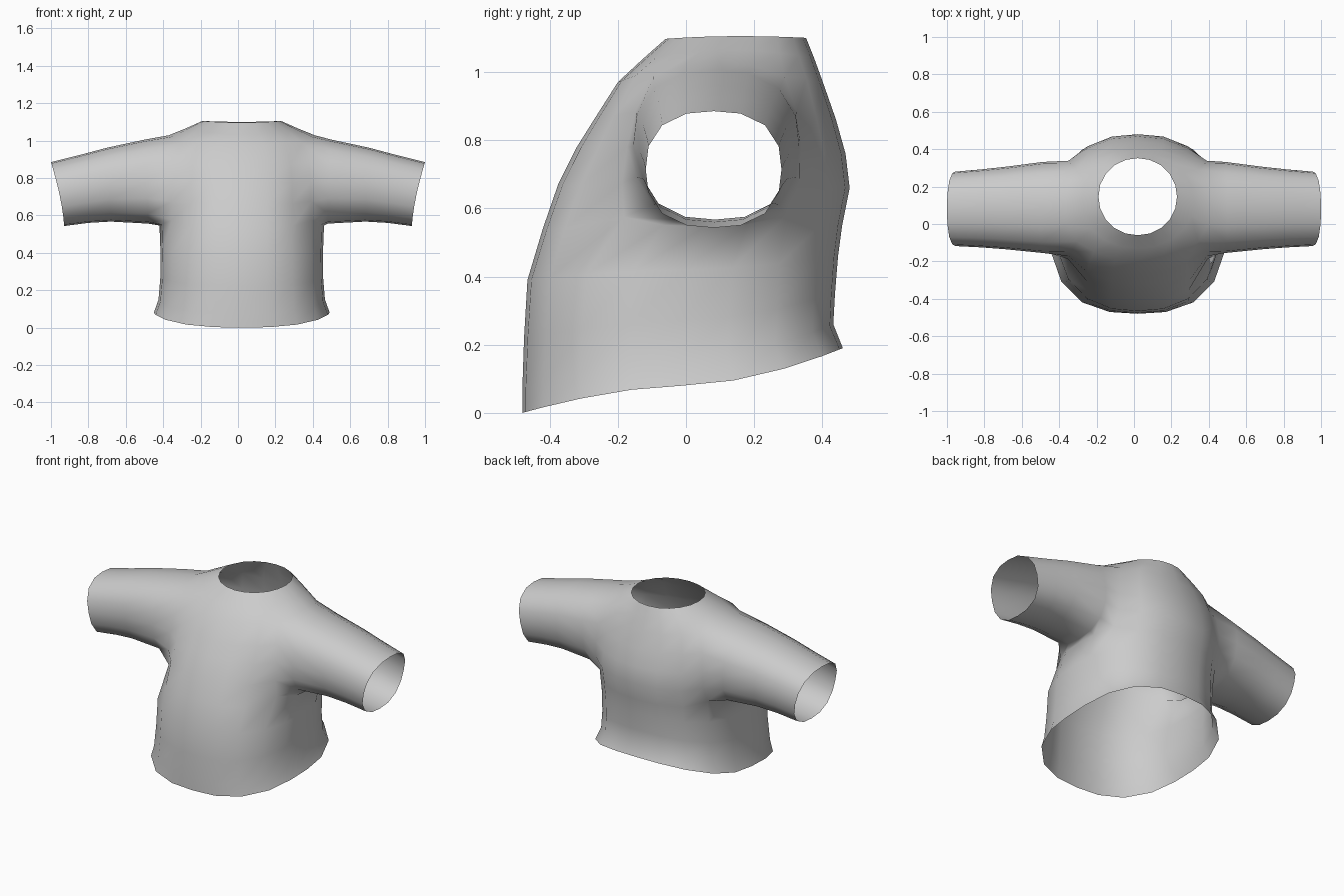
import bpy, bmesh
from math import sin, cos, radians

if "Cube" in bpy.data.objects:
    bpy.data.objects.remove(bpy.data.objects["Cube"])

COLS = 20
bm = bmesh.new()

# Torso rings: front y, z | side half width, z | back y, z
TORSO = [
    (-.48, 0, .47, .08, .46, .19),
    (-.48, .07, .445, .15, .432, .26),
    (-.475, .22, .435, .27, .437, .35),
    (-.465, .39, .435, .42, .446, .46),
    (-.42, .54, .44, .545, .458, .55),
    (-.375, .67, .44, .65, .48, .66),
    (-.32, .78, .44, .77, .468, .76),
    (-.27, .86, .43, .90, .44, .86),
    (-.20, .97, .39, 1.03, .405, .96),
    (-.13, 1.035, .30, 1.065, .376, 1.04),
    (-.06, 1.097, .21, 1.105, .352, 1.10),
]


def rounded(a, n):
    """Point on a unit superellipse of exponent n."""
    c, s = cos(a), sin(a)
    r = (abs(c) ** n + abs(s) ** n) ** (-1 / n)
    return c * r, s * r


def torso_ring(k, yf, zf, w, zs, yb, zb):
    ring = []
    for i in range(COLS):
        c, s = rounded(radians(360 * i / COLS), 2.6 - .055 * k)
        z = zs + (zb - zf) / 2 * s * abs(s) ** .7 + ((zb + zf) / 2 - zs) * s * s
        ring.append(bm.verts.new((.02 + w * c, (yf + yb) / 2 + (yb - yf) / 2 * s, z)))
    return ring


def bridge(a, b, skip=()):
    n = len(a)
    for i in range(n):
        if i not in skip:
            bm.faces.new((a[i], a[(i + 1) % n], b[(i + 1) % n], b[i]))


# Torso with an armhole left open on each side
rings = [torso_ring(k, *r) for k, r in enumerate(TORSO)]
LOW, HIGH = 4, 8
armholes = {18, 19, 0, 1, 8, 9, 10, 11}
for k in range(len(rings) - 1):
    bridge(rings[k], rings[k + 1], armholes if LOW <= k < HIGH else ())

# Sleeve rings: x at bottom, x at top, y range, z range
SLEEVE = [
    (.48, .50, -.155, .332, .556, 1.005),
    (.68, .70, -.135, .306, .567, .962),
    (.80, .85, -.125, .292, .56, .922),
    (.93, 1.0, -.118, .28, .543, .885),
]
# Armhole path as (column offset, ring) counted round from the lower front corner
PATH = ([(c, LOW) for c in range(-2, 2)] + [(2, k) for k in range(LOW, HIGH)]
        + [(c, HIGH) for c in range(2, -2, -1)] + [(-2, k) for k in range(HIGH, LOW, -1)])

for side, col in ((1, 0), (-1, COLS // 2)):
    prev = [rings[k][(col + side * c) % COLS] for c, k in PATH]
    # Round off the square armhole
    for i, v in enumerate(prev):
        c, s = rounded(radians(-135 + 22.5 * i), 2.4)
        v.co.y += .5 * (.092 + .27 * c - v.co.y)
        v.co.z += .5 * (.787 + .24 * s - v.co.z)
    for xb, xt, y0, y1, z0, z1 in SLEEVE:
        ring = []
        for i in range(16):
            c, s = rounded(radians(-135 + 22.5 * i), 2.5)
            t = (1 + s) / 2
            ring.append(bm.verts.new((side * (xb + (xt - xb) * t ** 1.5),
                                      (y0 + y1) / 2 + (y1 - y0) / 2 * c,
                                      z0 + (z1 - z0) * t)))
        bridge(prev, ring)
        prev = ring

bmesh.ops.recalc_face_normals(bm, faces=bm.faces)
for f in bm.faces:
    f.smooth = True
mesh = bpy.data.meshes.new("shirt")
bm.to_mesh(mesh)
bm.free()
shirt = bpy.data.objects.new("shirt", mesh)
bpy.context.collection.objects.link(shirt)
